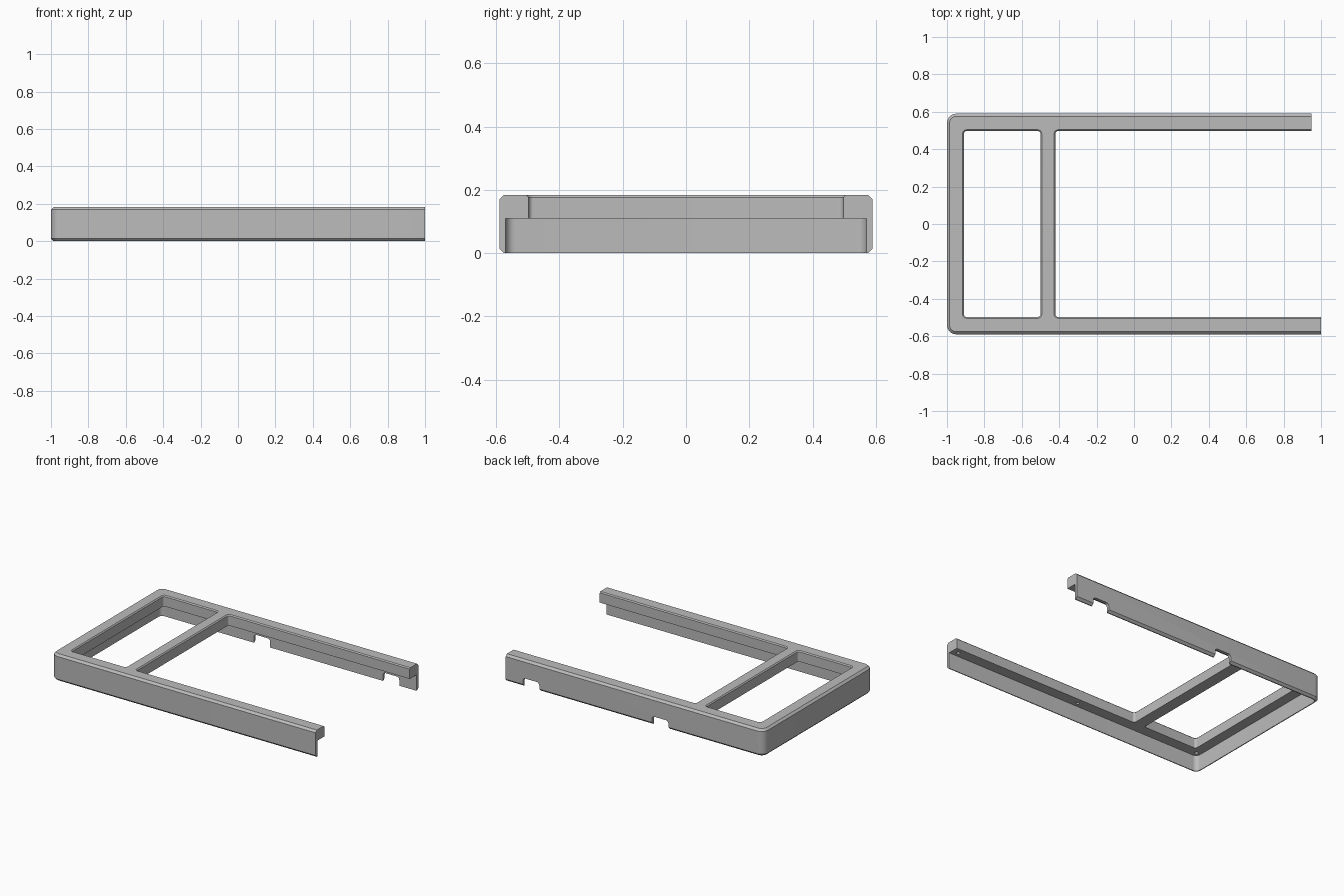
import bpy, bmesh, math

cube = bpy.data.objects.get("Cube")
if cube:
    bpy.data.objects.remove(cube, do_unlink=True)

X_END, Y_OUT, TOP = 1.0, 0.59, 0.183
LEDGE, WALL, CHAMFER = 0.109, 0.02, 0.014

grey = bpy.data.materials.new("plain grey")
grey.use_nodes = True
colour = (0.5, 0.5, 0.5, 1)
grey.diffuse_color = colour
grey.node_tree.nodes["Principled BSDF"].inputs["Base Color"].default_value = colour


def outline(x0, x1, y0, y1, r_left, r_right, steps=8):
    """Rectangle whose left and right corners have their own radius."""
    corners = [(x1, y1, -1, -1, r_right, 0), (x0, y1, 1, -1, r_left, 90),
               (x0, y0, 1, 1, r_left, 180), (x1, y0, -1, 1, r_right, 270)]
    points = []
    for x, y, sx, sy, r, start in corners:
        count = steps if r else 0
        for i in range(count + 1):
            a = math.radians(start + 90 * i / max(count, 1))
            points.append((x + r * (sx + math.cos(a)), y + r * (sy + math.sin(a)))
                          if r else (x, y))
    return points


def loft(name, rings):
    """Closed solid through (outline, height) rings."""
    bm = bmesh.new()
    loops = [[bm.verts.new((x, y, z)) for x, y in pts] for pts, z in rings]
    n = len(loops[0])
    bm.faces.new(loops[0][::-1])
    bm.faces.new(loops[-1])
    for a, b in zip(loops, loops[1:]):
        for i in range(n):
            j = (i + 1) % n
            bm.faces.new((a[i], a[j], b[j], b[i]))
    bmesh.ops.recalc_face_normals(bm, faces=bm.faces)
    mesh = bpy.data.meshes.new(name)
    bm.to_mesh(mesh)
    bm.free()
    obj = bpy.data.objects.new(name, mesh)
    bpy.context.collection.objects.link(obj)
    return obj


def cut(cutter):
    """Subtract a helper solid from the frame and discard it."""
    cutter.hide_render = True
    mod = frame.modifiers.new("cut", "BOOLEAN")
    mod.operation, mod.solver, mod.object = "DIFFERENCE", "EXACT", cutter
    bpy.context.view_layer.objects.active = frame
    bpy.ops.object.modifier_apply(modifier=mod.name)
    bpy.data.objects.remove(cutter, do_unlink=True)


# Outer body with rounded closed end and chamfered top and bottom
def body(inset):
    y = Y_OUT - inset
    return outline(-1 + inset, X_END, -y, y, 0.05 - inset, 0)


frame = loft("frame", [(body(CHAMFER), 0), (body(0), CHAMFER),
                       (body(0), TOP - CHAMFER), (body(CHAMFER), TOP)])
frame.data.materials.append(grey)

# Hollow underside, leaving a thin skirt wall
y_in = Y_OUT - WALL
cavity = outline(-1 + WALL, 1.2, -y_in, y_in, 0.03, 0)
cut(loft("cavity", [(cavity, -0.1), (cavity, LEDGE)]))

# Two openings either side of the crossbar, with softened top edges
for x0, x1 in ((-0.91, -0.5), (-0.42, 1.3)):
    def opening(grow):
        y = 0.497 + grow
        return outline(x0 - grow, x1 + grow, -y, y, 0.015 + grow, 0.015 + grow)
    cut(loft("opening", [(opening(0), 0.05), (opening(0), TOP - 0.007),
                         (opening(0.007), TOP), (opening(0.007), TOP + 0.1)]))

# Back rail stops short of the front rail
trim = outline(0.95, 1.2, 0.3, 0.8, 0, 0)
cut(loft("trim", [(trim, -0.1), (trim, 0.4)]))

# Rounded notches in the back skirt
for x in (-0.218, 0.758):
    shape = outline(x - 0.062, x + 0.062, -0.058, 0.058, 0.02, 0.02)
    notch = loft("notch", [(shape, -0.7), (shape, -0.53)])
    notch.rotation_euler.x = math.pi / 2
    bpy.context.view_layer.update()
    cut(notch)

# Blind screw holes under the ledge
for side, last in ((-1, 0.955), (1, 0.91)):
    for x in (-0.95, 0, last):
        r, y = 0.011, side * 0.537
        ring = [(x + r * math.cos(math.tau * i / 16), y + r * math.sin(math.tau * i / 16))
                for i in range(16)]
        cut(loft("hole", [(ring, 0.08), (ring, 0.15)]))

# Smooth the rounded corners, keep the hard edges
bpy.ops.object.select_all(action="DESELECT")
frame.select_set(True)
bpy.context.view_layer.objects.active = frame
bpy.ops.object.shade_smooth_by_angle(angle=math.radians(30))
